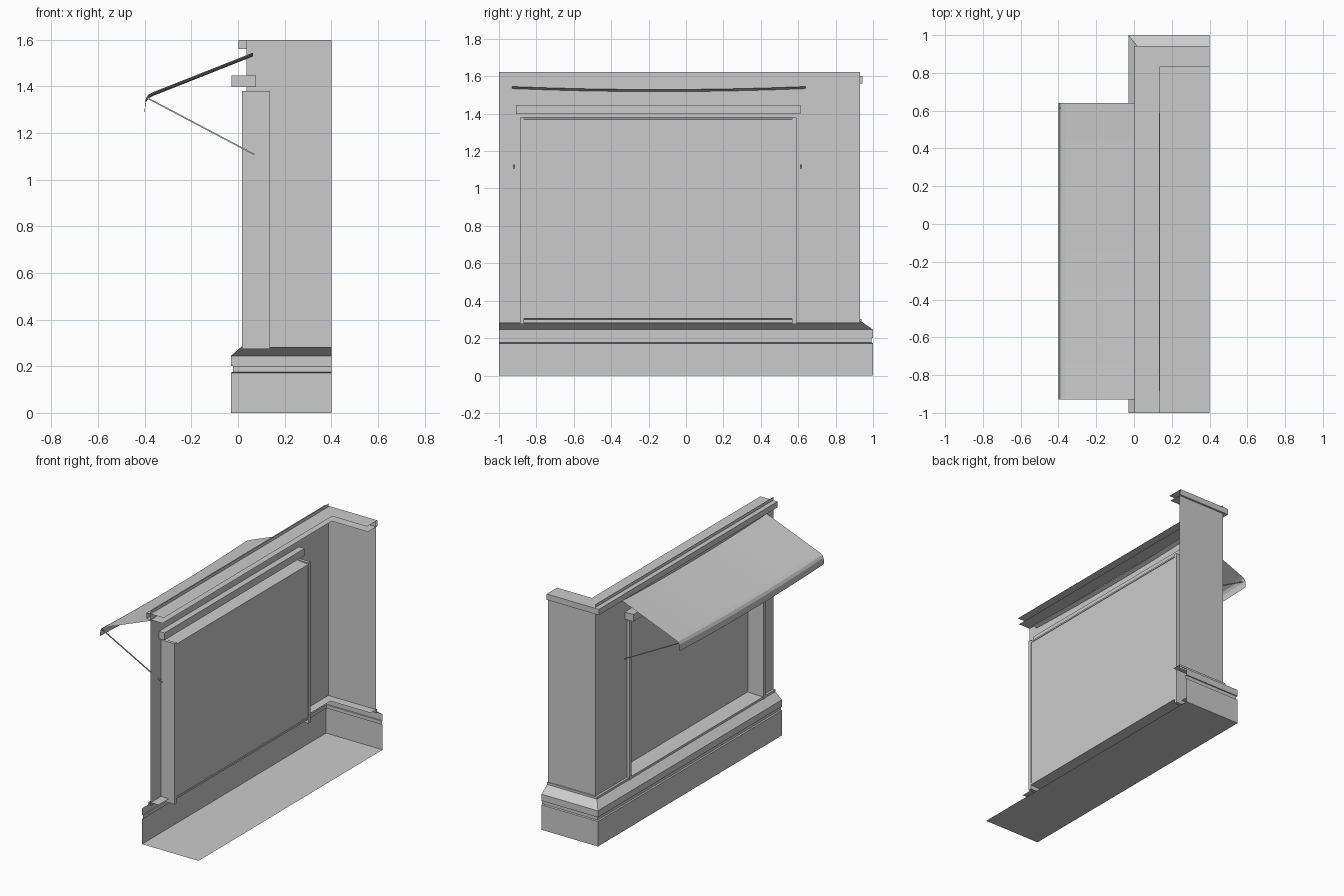
import bpy
from mathutils import Vector

if "Cube" in bpy.data.objects:
    bpy.data.objects.remove(bpy.data.objects["Cube"])

BACK, END = 0.40, -1.0        # open rear edge (x) and open end (y)


def mesh(name, verts, faces):
    me = bpy.data.meshes.new(name)
    me.from_pydata(verts, [], faces)
    me.update()
    ob = bpy.data.objects.new(name, me)
    bpy.context.collection.objects.link(ob)
    return ob


def corner_sweep(name, profile):
    """Sweep (x, y, z) corner points along the L-shaped facade, mitred."""
    v, f = [], []
    for x, y, z in profile:
        v += [(x, END, z), (x, y, z), (BACK, y, z)]
    for i in range(len(profile) - 1):
        for k in range(2):
            a = i * 3 + k
            f.append((a, a + 3, a + 4, a + 1))
    return mesh(name, v, f)


def box(name, x0, x1, y0, y1, z0, z1):
    v = [(x, y, z) for x in (x0, x1) for y in (y0, y1) for z in (z0, z1)]
    f = [(0, 1, 3, 2), (4, 6, 7, 5), (0, 4, 5, 1), (2, 3, 7, 6), (0, 2, 6, 4), (1, 5, 7, 3)]
    return mesh(name, v, f)


def rect(x, y0, y1, z0, z1):
    return [(x, y0, z0), (x, y1, z0), (x, y1, z1), (x, y0, z1)]


def ring_loft(name, rings, cap=False):
    v = [p for r in rings for p in r]
    f = [(i * 4 + k, i * 4 + (k + 1) % 4, i * 4 + 4 + (k + 1) % 4, i * 4 + 4 + k)
         for i in range(len(rings) - 1) for k in range(4)]
    if cap:
        n = len(v)
        f.append((n - 4, n - 1, n - 2, n - 3))
    return mesh(name, v, f)


# floor sheet
mesh("floor", [(-.03, -1, 0), (BACK, -1, 0), (BACK, 1, 0), (-.03, 1, 0)], [(0, 3, 2, 1)])

# stepped plinth with sloped top and inner ledge
corner_sweep("plinth", [(-.03, 1, 0), (-.03, 1, .172), (-.022, .992, .176), (-.022, .992, .2),
                        (-.03, 1, .2), (-.03, 1, .245), (.02, .938, .288), (.02, .938, .303),
                        (.095, .87, .303)])

# facade around the window opening, and end wall
WX, WY = .036, .93
Y0, Y1, Z0, Z1 = -.888, .59, .30, 1.38
outer = [(WX, END, .28), (WX, WY, .28), (WX, WY, 1.6), (WX, END, 1.6)]
ring_loft("facade_wall", [outer, rect(WX, Y0, Y1, Z0, Z1)])
mesh("end_wall", [(WX, WY, .28), (BACK, WY, .28), (BACK, WY, 1.6), (WX, WY, 1.6)], [(0, 3, 2, 1)])

# cornice with upper and lower sheets, plus a thin upright lip
corner_sweep("cornice", [(.125, .84, 1.56), (.003, .943, 1.56), (.003, .943, 1.6), (.135, .83, 1.6)])
mesh("cornice_lip", rect(.036, -1, .93, 1.6, 1.622), [(0, 1, 2, 3)])

# window recess tapering to the glass
ring_loft("window_recess", [rect(.02, Y0, Y1, Z0, Z1), rect(.138, Y0 + .012, Y1 - .012, Z0 + .005, 1.37)])
GY0, GY1 = -.865, .57
ring_loft("window_glass_and_rim", [rect(.138, Y0 + .012, Y1 - .012, Z0 + .005, 1.37),
                                   rect(.138, GY0, GY1, .318, 1.36),
                                   rect(.134, GY0, GY1, .318, 1.36)], cap=True)
for label, a, b in (("near", Y0, Y0 + .022), ("far", Y1 - .022, Y1)):
    box("window_jamb_" + label, .018, .138, a, b, .275, Z1)

# awning housing above the window
box("awning_housing", -.028, .078, -.91, .612, 1.397, 1.447)

# awning sheet, sagging slightly at mid span
A0, A1, N = -.93, .64, 8
prof = [(.065, 1.545), (-.365, 1.375), (-.385, 1.364), (-.396, 1.346), (-.4, 1.305)]
v, f = [], []
for i in range(N + 1):
    t = i / N
    for x, z in prof:
        v.append((x, A0 + (A1 - A0) * t, z - .016 * (1 - (2 * t - 1) ** 2)))
m = len(prof)
for i in range(N):
    for k in range(m - 1):
        a = i * m + k
        f.append((a, a + m, a + m + 1, a + 1))
mesh("awning", v, f)

# thin support arms from wall to awning edge
p, q = Vector((.07, 0, 1.108)), Vector((-.392, 0, 1.352))
d = (q - p).normalized()
n = Vector((-d.z, 0, d.x)) * .003
for label, y in (("near", -.92), ("far", .615)):
    w = Vector((0, .003, 0))
    rings = [[c + Vector((0, y, 0)) + o for o in (-n - w, -n + w, n + w, n - w)] for c in (p, q)]
    ring_loft("awning_arm_" + label, rings, cap=True)
